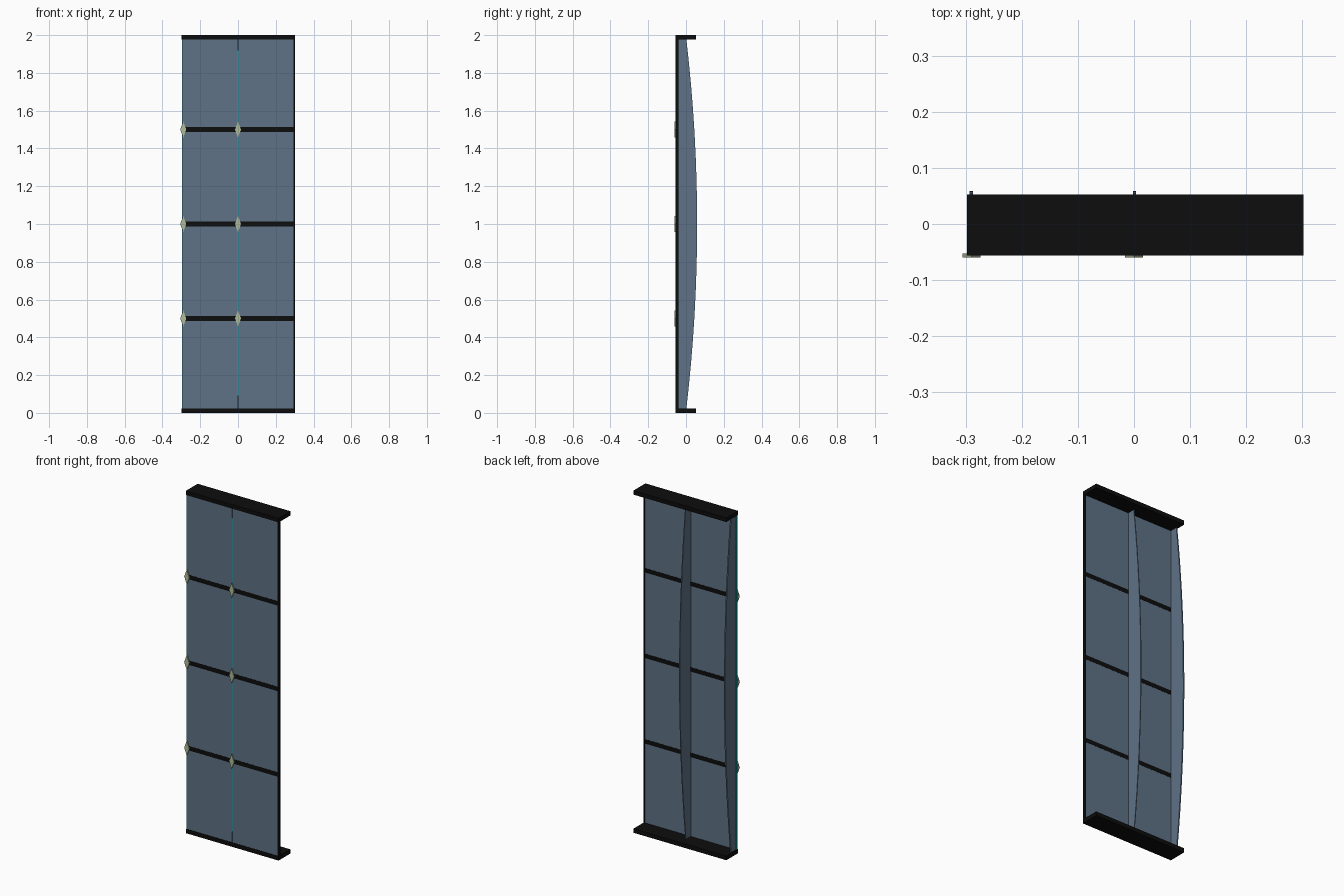
import bpy

if "Cube" in bpy.data.objects:
    bpy.data.objects.remove(bpy.data.objects["Cube"])

def material(name, rgb):
    m = bpy.data.materials.new(name)
    m.diffuse_color = (*rgb, 1)
    m.use_nodes = True
    m.node_tree.nodes["Principled BSDF"].inputs["Base Color"].default_value = m.diffuse_color
    return m

GLASS = material("blue grey glass", (0.112, 0.17, 0.238))
BLACK = material("black frame", (0.004, 0.004, 0.004))
TEAL = material("teal sealant", (0.005, 0.4, 0.45))
METAL = material("pale green metal", (0.42, 0.5, 0.32))

def mesh(name, verts, faces, mat):
    me = bpy.data.meshes.new(name)
    me.from_pydata(verts, [], faces)
    me.materials.append(mat)
    ob = bpy.data.objects.new(name, me)
    bpy.context.collection.objects.link(ob)
    return ob

def box(name, x0, x1, y0, y1, z0, z1, mat):
    v = [(x, y, z) for x in (x0, x1) for y in (y0, y1) for z in (z0, z1)]
    f = [(0, 1, 3, 2), (4, 6, 7, 5), (0, 4, 5, 1),
         (2, 3, 7, 6), (0, 2, 6, 4), (1, 5, 7, 3)]
    return mesh(name, v, f, mat)

def prism(name, a, b, mat):
    """Closed solid between two matching outlines."""
    n = len(a)
    f = [tuple(range(n))[::-1], tuple(range(n, 2 * n))]
    f += [(i, (i + 1) % n, n + (i + 1) % n, n + i) for i in range(n)]
    return mesh(name, a + b, f, mat)

L, R = -0.294, 0.302
LEVELS = (0.5, 1.0, 1.5)

# Floor and head plates, right edge strip
box("bottom_plate", -0.298, R, -0.056, 0.053, 0, 0.024, BLACK)
box("top_plate", -0.298, R, -0.056, 0.053, 1.976, 2, BLACK)
box("side_strip", 0.295, R, -0.055, -0.040, 0.024, 1.976, BLACK)

# Glass panes in two columns and four rows, with horizontal joint bars
edges = [0.024, *LEVELS, 1.976]
for row in range(4):
    z0 = edges[row] + (0.013 if row > 0 else 0)
    z1 = edges[row + 1] - (0.013 if row < 3 else 0)
    for x0, x1 in ((L, -0.002), (0.002, 0.295)):
        box("glass_pane", x0, x1, -0.053, -0.042, z0, z1, GLASS)
for z in LEVELS:
    box("joint_bar", L + 0.002, 0.295, -0.0535, -0.0415, z - 0.013, z + 0.013, BLACK)

# Bowed glass fins behind the panes
for x, half in ((-0.290, 0.0035), (0.001, 0.0025)):
    prof = [(-0.042, 0.024)]
    for i in range(17):
        t = i / 8 - 1
        prof.append((0.002 + 0.057 * (1 - t * t), 1 + 0.976 * t))
    prof.append((-0.042, 1.976))
    prism("glass_fin", [(x - half, y, z) for y, z in prof],
          [(x + half, y, z) for y, z in prof], GLASS)

# Sealant lines
box("centre_sealant", -0.002, 0.002, -0.0538, -0.042, 0.09, 1.92, TEAL)
box("edge_sealant", -0.2965, L, -0.052, -0.043, 0.024, 1.976, TEAL)

# Diamond clips over the joints
for x in (-0.290, 0.0):
    for z in LEVELS:
        d = [(0, 0.043), (-0.016, 0), (0, -0.043), (0.016, 0)]
        prism("clip", [(x + a, -0.060, z + b) for a, b in d],
              [(x + a, -0.053, z + b) for a, b in d], METAL)

# Make all normals face outward
import bmesh
for ob in bpy.data.objects:
    bm = bmesh.new()
    bm.from_mesh(ob.data)
    bmesh.ops.recalc_face_normals(bm, faces=bm.faces)
    bm.to_mesh(ob.data)
    bm.free()
